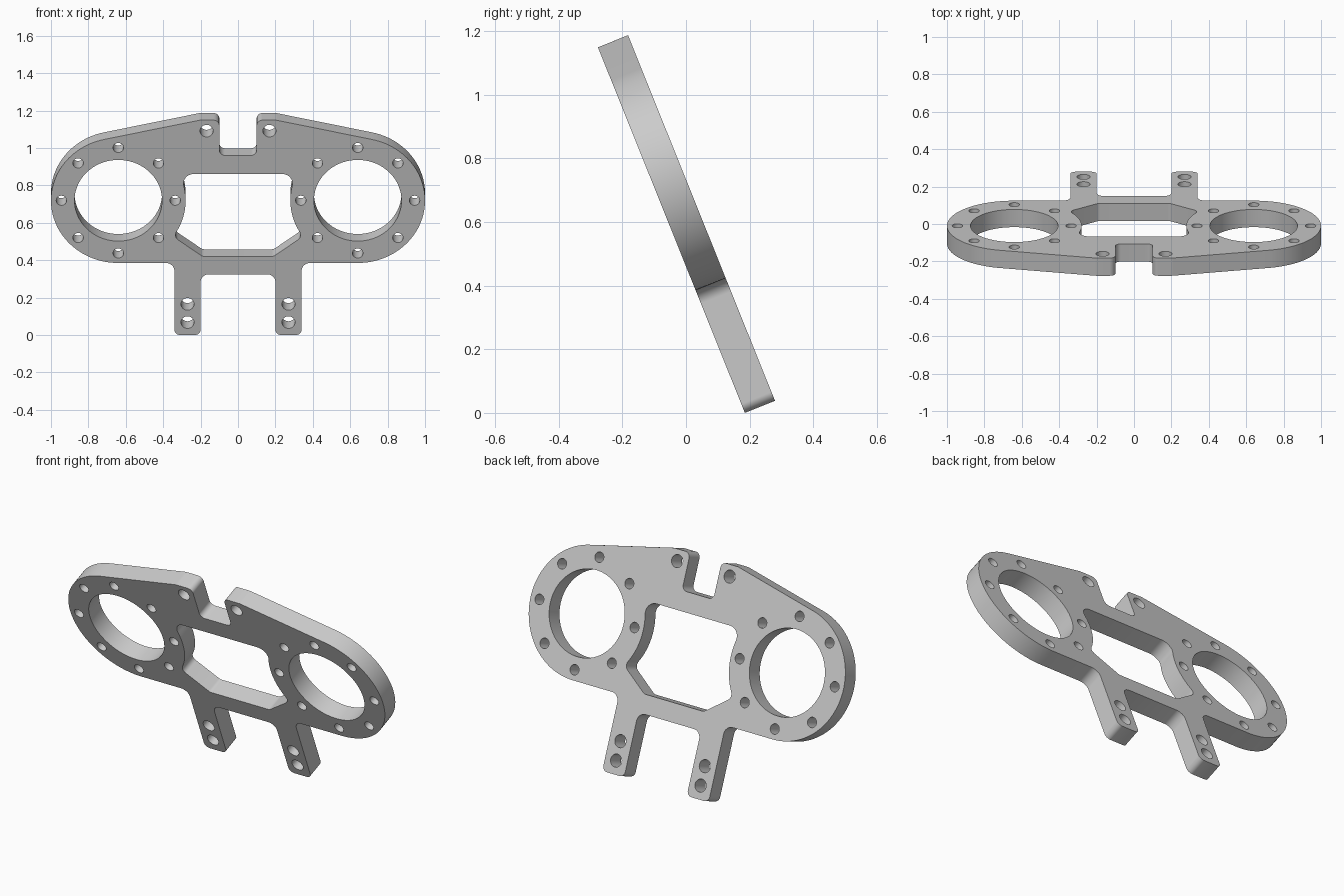
import bpy
import bmesh
from math import radians, sin, cos, tan, pi
from mathutils import Vector, Matrix

cube = bpy.data.objects.get("Cube")
if cube:
    bpy.data.objects.remove(cube, do_unlink=True)

LEAN = radians(21.9)
THICK = 0.102
RING_X, RING_Y, RING_R = 0.64, 0.775, 0.36


def arc(cx, cy, r, a0, a1, n):
    """Points on an arc, angles in degrees."""
    angles = [radians(a0 + (a1 - a0) * i / n) for i in range(n + 1)]
    return [(cx + r * cos(a), cy + r * sin(a), 0) for a in angles]


def circle(cx, cy, r, n):
    return [Vector(p[:2]) for p in arc(cx, cy, r, 0, 360, n)[:-1]]


def mirrored(half):
    """Close a right-hand half profile by reflecting it in x."""
    return half + [(-x, y, r) for x, y, r in reversed(half)]


def fillet(points, n=8):
    """Round each (x, y, radius) corner of a closed profile."""
    out = []
    for i, (x, y, r) in enumerate(points):
        p = Vector((x, y))
        if r == 0:
            out.append(p)
            continue
        a = (Vector(points[i - 1][:2]) - p).normalized()
        b = (Vector(points[(i + 1) % len(points)][:2]) - p).normalized()
        half = a.angle(b) / 2
        centre = p + (a + b).normalized() * r / sin(half)
        start = p + a * r / tan(half) - centre
        end = p + b * r / tan(half) - centre
        for k in range(n + 1):
            out.append(centre + start.lerp(end, k / n).normalized() * r)
    return out


# Outer outline: legs, rounded ends, sloping shoulders, top notch
outline = fillet(mirrored(
    [(0.2, 0.35, 0.045), (0.2, 0, 0.03), (0.34, 0, 0.03), (0.34, 0.415, 0.045)]
    + arc(RING_X, RING_Y, RING_R, -90, 77.8, 48)
    + [(0.205, 1.238, 0.05), (0.1, 1.238, 0.03), (0.1, 1.035, 0.03)]))

# Central window, its sides concentric with the end rings
window = fillet(mirrored(
    [(0.19, 0.453, 0.03), (0.345, 0.566, 0.035)]
    + arc(RING_X, RING_Y, RING_R, 206, 168, 16)
    + [(0.304, 0.928, 0.055)]))

loops = [outline, window]
for side in (-1, 1):
    # Large bore and its bolt circle
    loops.append(circle(side * RING_X, RING_Y, 0.234, 72))
    for k in range(8):
        a = k * pi / 4
        loops.append(circle(side * RING_X + 0.304 * cos(a),
                            RING_Y + 0.304 * sin(a), 0.028, 24))
    # Shoulder hole and two leg holes
    for x, y in ((0.168, 1.176), (0.27, 0.178), (0.27, 0.073)):
        loops.append(circle(side * x, y, 0.035, 24))

# Filled flat curve gives the plate thickness
curve = bpy.data.curves.new("plate_profile", "CURVE")
curve.dimensions = "2D"
curve.fill_mode = "BOTH"
curve.extrude = THICK / 2
for loop in loops:
    spline = curve.splines.new("POLY")
    spline.points.add(len(loop) - 1)
    for point, co in zip(spline.points, loop):
        point.co = (co.x, co.y, 0, 1)
    spline.use_cyclic_u = True

plate = bpy.data.objects.new("mounting_plate", curve)
bpy.context.collection.objects.link(plate)
bpy.ops.object.select_all(action="DESELECT")
plate.select_set(True)
bpy.context.view_layer.objects.active = plate
bpy.ops.object.convert(target="MESH")
plate = bpy.context.view_layer.objects.active

# Lean the plate forward and stand it on the ground
place = (Matrix.Translation((0, 0.185 + THICK / 2 * cos(LEAN), THICK / 2 * sin(LEAN)))
         @ Matrix.Rotation(pi / 2 + LEAN, 4, "X"))
bm = bmesh.new()
bm.from_mesh(plate.data)
bmesh.ops.remove_doubles(bm, verts=bm.verts, dist=0.0001)
bmesh.ops.recalc_face_normals(bm, faces=bm.faces)
bm.transform(place)
bm.to_mesh(plate.data)
bm.free()

# Plain grey finish
grey = bpy.data.materials.new("plain_grey")
grey.use_nodes = True
colour = (0.6, 0.6, 0.6, 1)
grey.diffuse_color = colour
grey.node_tree.nodes["Principled BSDF"].inputs["Base Color"].default_value = colour
plate.data.materials.clear()
plate.data.materials.append(grey)
bpy.ops.object.shade_smooth_by_angle(angle=radians(30))
